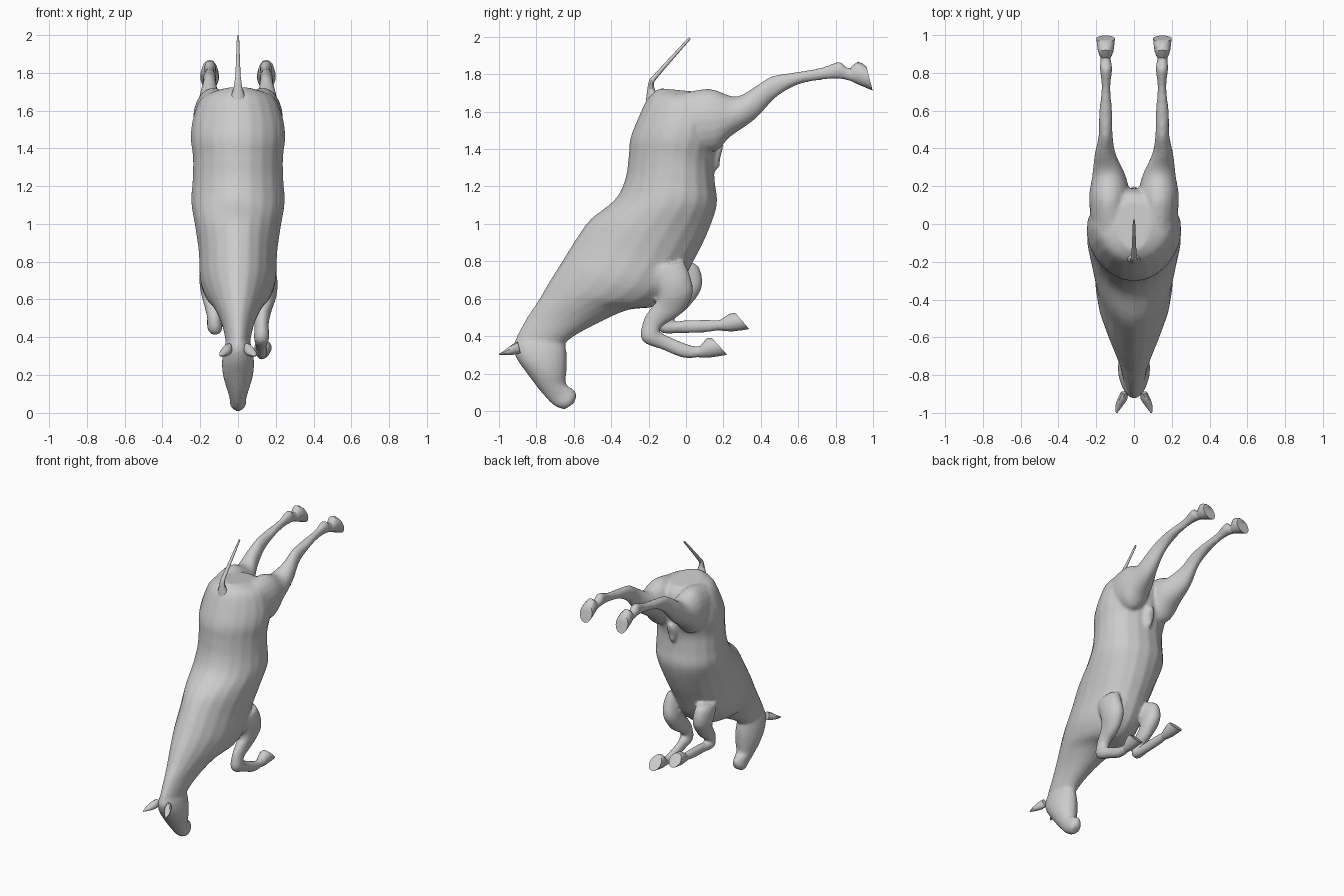
import bpy, bmesh, math
from mathutils import Vector

# A ring is (y, z of one edge, y, z of the opposite edge, half width, x centre)
def spline(rings, steps):
    pts = [Vector(tuple(r) + (0,) * (6 - len(r))) for r in rings]
    out = []
    for i in range(len(pts) - 1):
        p0, p1, p2 = pts[max(i - 1, 0)], pts[i], pts[i + 1]
        p3 = pts[min(i + 2, len(pts) - 1)]
        for s in range(steps):
            t = s / steps
            out.append(p1 + 0.5 * t * ((p2 - p0) + t * ((2 * p0 - 5 * p1 + 4 * p2 - p3)
                       + t * (3 * p1 - 3 * p2 + p3 - p0))))
    return out + [pts[-1]]

def loft(bm, rings, side=1, steps=4, n=20, egg=0.0):
    loops = []
    for ay, az, by, bz, w, x in spline(rings, steps):
        a, b = Vector((0, ay, az)), Vector((0, by, bz))
        loop = []
        for k in range(n):
            t = 2 * math.pi * k / n
            c = math.cos(t)
            p = (a + b) / 2 + (a - b) / 2 * c
            p.x = side * (x + w * math.sin(t) * (1 - egg * c))
            loop.append(bm.verts.new(p))
        loops.append(loop)
    faces = [bm.faces.new((p[k], p[(k + 1) % n], q[(k + 1) % n], q[k]))
             for p, q in zip(loops, loops[1:]) for k in range(n)]
    faces += [bm.faces.new(loops[0]), bm.faces.new(loops[-1])]
    bmesh.ops.recalc_face_normals(bm, faces=faces)

def finish(name, bm):
    me = bpy.data.meshes.new(name)
    bm.to_mesh(me)
    bm.free()
    ob = bpy.data.objects.new(name, me)
    bpy.context.collection.objects.link(ob)
    bpy.ops.object.select_all(action='DESELECT')
    ob.select_set(True)
    bpy.context.view_layer.objects.active = ob
    bpy.ops.object.shade_smooth_by_angle(angle=math.radians(40))
    return ob

def part(name, rings, side=1, **kw):
    bm = bmesh.new()
    loft(bm, rings, side, **kw)
    return finish(name, bm)

# Rump, barrel, chest and neck
trunk = [
    (-.14, 1.725, .12, 1.70, .09), (-.20, 1.68, .17, 1.66, .19),
    (-.25, 1.58, .19, 1.56, .235), (-.297, 1.46, .18, 1.46, .25),
    (-.307, 1.36, .15, 1.34, .238), (-.325, 1.24, .155, 1.22, .24),
    (-.38, 1.13, .165, 1.10, .247), (-.515, 1.02, .11, .94, .225),
    (-.60, .90, .04, .80, .207), (-.675, .78, -.05, .64, .20),
    (-.735, .685, -.16, .56, .17), (-.79, .59, -.31, .54, .13),
    (-.85, .50, -.47, .47, .09), (-.90, .41, -.62, .385, .068),
    (-.92, .36, -.68, .31, .06)]
head = [
    (-.91, .385, -.70, .41, .05), (-.925, .335, -.65, .37, .072),
    (-.90, .27, -.637, .28, .085), (-.85, .20, -.64, .20, .08),
    (-.79, .12, -.64, .14, .06), (-.73, .05, -.60, .115, .045),
    (-.69, .02, -.585, .08, .043), (-.65, .008, -.60, .04, .03)]
hind_leg = [
    (-.02, 1.70, .0, 1.40, .10, .125), (.13, 1.722, .15, 1.385, .108, .13),
    (.265, 1.68, .235, 1.465, .09, .132), (.37, 1.735, .37, 1.56, .056, .152),
    (.46, 1.79, .48, 1.675, .037, .15), (.58, 1.81, .60, 1.745, .035, .15),
    (.72, 1.835, .73, 1.77, .023, .148), (.82, 1.868, .82, 1.775, .033, .148),
    (.86, 1.835, .88, 1.763, .028, .15), (.92, 1.845, .92, 1.76, .03, .15)]
fore_leg_a = [
    (-.22, .75, -.01, .80, .055, .14), (-.16, .65, .02, .73, .062, .148),
    (-.155, .59, .038, .63, .06, .142), (-.185, .555, -.02, .525, .048, .13),
    (-.23, .48, -.115, .46, .038, .125), (-.235, .375, -.14, .425, .041, .125),
    (-.12, .325, -.09, .398, .03, .122), (-.02, .285, .0, .36, .031, .125),
    (.05, .283, .065, .345, .028, .128), (.10, .30, .095, .365, .03, .13)]
fore_leg_b = [
    (-.15, .76, .01, .80, .055, .135), (-.10, .68, .07, .77, .06, .145),
    (-.08, .62, .085, .66, .058, .14), (-.12, .57, .01, .55, .047, .13),
    (-.155, .50, -.06, .495, .038, .125), (-.135, .42, -.06, .475, .04, .122),
    (-.03, .415, -.01, .485, .03, .12), (.10, .42, .10, .488, .03, .12),
    (.17, .43, .175, .487, .028, .12), (.22, .445, .22, .495, .03, .12)]
sheath = [(.08, 1.40, .17, 1.45, .04), (.13, 1.31, .20, 1.42, .035),
          (.15, 1.29, .185, 1.36, .024), (.165, 1.285, .18, 1.31, .015)]

# Fuse everything fleshy into one smooth skin
bm = bmesh.new()
loft(bm, trunk, egg=.12)
loft(bm, head)
loft(bm, sheath)
for s in (1, -1):
    loft(bm, hind_leg, s)
loft(bm, fore_leg_a, 1)
loft(bm, fore_leg_b, -1)
skin = finish("horse_body", bm)
for m in list(skin.modifiers):
    skin.modifiers.remove(m)
rm = skin.modifiers.new("fuse", 'REMESH')
rm.mode, rm.voxel_size, rm.use_smooth_shade = 'VOXEL', .01, True
sm = skin.modifiers.new("blend", 'SMOOTH')
sm.factor, sm.iterations = .5, 8
for m in ("fuse", "blend"):
    bpy.ops.object.modifier_apply(modifier=m)

# Hooves
hind_hoof = [(.875, 1.83, .88, 1.765, .026, .15), (.92, 1.868, .91, 1.75, .042, .15),
             (.965, 1.84, .998, 1.713, .05, .15)]
hoof_a = [(.06, .288, .075, .345, .026, .128), (.12, .285, .112, .388, .04, .13),
          (.22, .30, .14, .388, .046, .132)]
hoof_b = [(.17, .432, .18, .485, .026, .12), (.245, .425, .235, .52, .04, .12),
          (.338, .438, .265, .522, .046, .12)]
for s, label in ((1, "right"), (-1, "left")):
    part("hind_hoof_" + label, hind_hoof, s, steps=2, n=14)
part("front_hoof_right", hoof_a, 1, steps=2, n=14)
part("front_hoof_left", hoof_b, -1, steps=2, n=14)

# Ears
ear = [(-.90, .37, -.885, .31, .02, .05), (-.93, .355, -.925, .30, .027, .062),
       (-.965, .328, -.965, .298, .02, .08), (-1.0, .305, -.998, .299, .004, .092)]
for s, label in ((1, "right"), (-1, "left")):
    part("ear_" + label, ear, s, steps=2, n=10)

# Tail
tail = [(-.215, 1.65, -.14, 1.68, .045), (-.208, 1.71, -.165, 1.715, .026),
        (-.197, 1.765, -.17, 1.75, .018), (-.165, 1.805, -.15, 1.785, .014),
        (.015, 1.998, .025, 1.988, .006)]
part("tail", tail, n=10)
